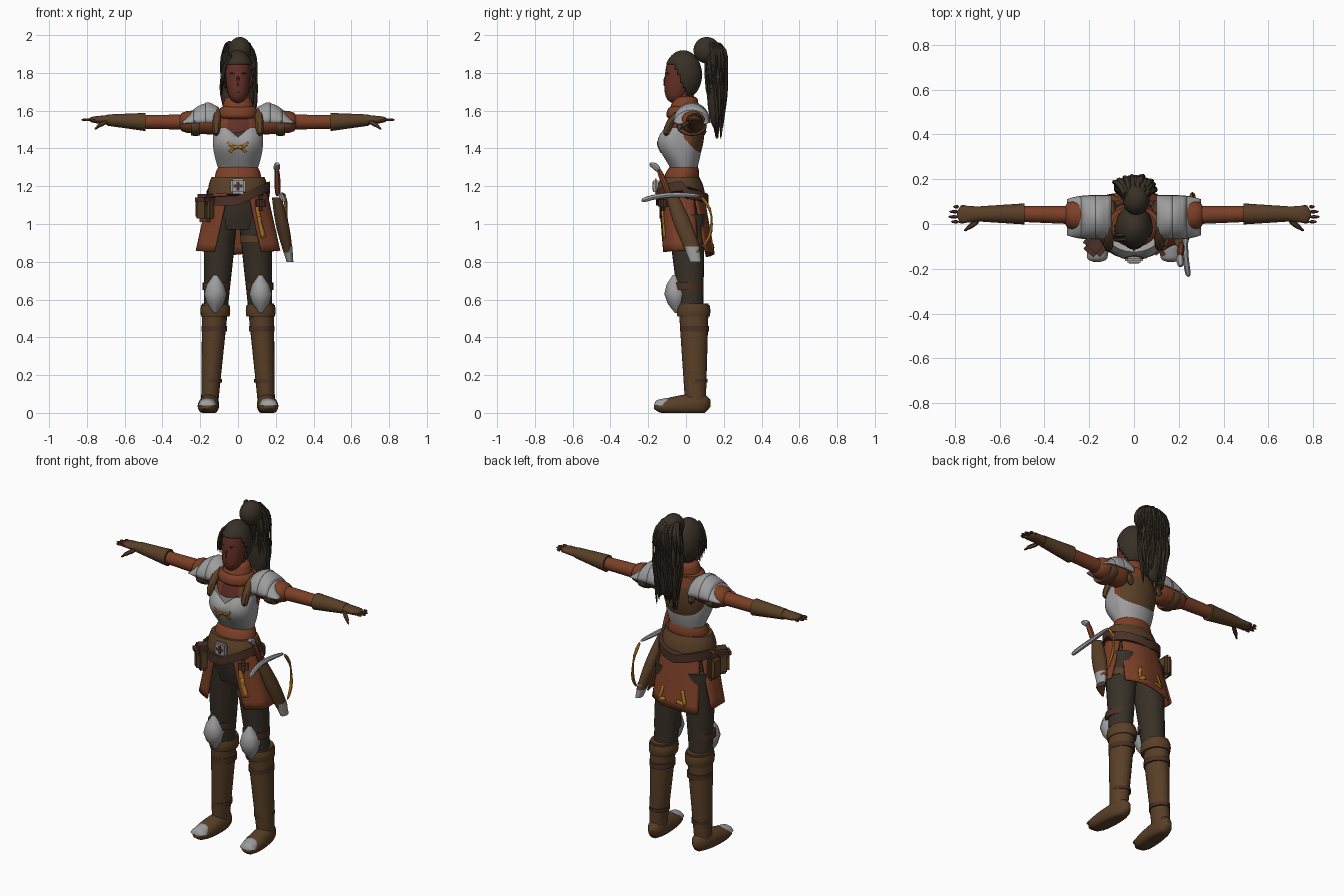
import bpy, bmesh, math, random
from mathutils import Vector

random.seed(4)
if "Cube" in bpy.data.objects:
    bpy.data.objects.remove(bpy.data.objects["Cube"])

def material(name, *rgb):
    mat = bpy.data.materials.new(name)
    mat.use_nodes = True
    mat.diffuse_color = (*rgb, 1)
    mat.node_tree.nodes["Principled BSDF"].inputs["Base Color"].default_value = (*rgb, 1)
    return mat

SKIN = material("dark skin", .13, .03, .02)
HAIR = material("dark hair", .04, .03, .02)
CLOTH = material("rust cloth", .2, .05, .02)
LEATHER = material("brown leather", .1, .05, .02)
STRAP = material("dark leather", .07, .03, .02)
TROUSER = material("charcoal trousers", .04, .03, .02)
STEEL = material("steel", .34, .34, .34)
GOLD = material("gold", .46, .2, .02)

def make(name, mat, verts, faces, mirror=False, thickness=0, smooth_levels=0):
    mesh = bpy.data.meshes.new(name)
    mesh.from_pydata([tuple(v) for v in verts], [], faces)
    bm = bmesh.new()
    bm.from_mesh(mesh)
    bmesh.ops.recalc_face_normals(bm, faces=bm.faces)
    bm.to_mesh(mesh)
    bm.free()
    mesh.shade_smooth()
    mesh.set_sharp_from_angle(angle=math.radians(50))
    mesh.materials.append(mat)
    part = bpy.data.objects.new(name, mesh)
    bpy.context.collection.objects.link(part)
    if mirror:
        part.modifiers.new("Mirror", 'MIRROR').use_mirror_merge = False
    if thickness:
        part.modifiers.new("Solidify", 'SOLIDIFY').thickness = thickness
    if smooth_levels:
        part.modifiers.new("Subdivision", 'SUBSURF').levels = smooth_levels
    return part

def grid_faces(rows, columns, first=0, closed=True):
    faces = []
    for low in range(first, first + (rows - 1) * columns, columns):
        for i in range(columns if closed else columns - 1):
            j = (i + 1) % columns
            faces.append((low + i, low + j, low + columns + j, low + columns + i))
    last = first + (rows - 1) * columns
    return faces + [tuple(range(first, first + columns)), tuple(range(last, last + columns))] if closed else faces

# Elliptical solid between two points; near and far are the end radii
def taper(name, mat, start, end, near, far=None, bulge=0, soft=False, steps=10, sides=24, mirror=True, shape=None):
    start, end, near, far = Vector(start), Vector(end), Vector(near), Vector(far or near)
    along = [abs(c) for c in end - start]
    across = [axis for axis in range(3) if axis != along.index(max(along))]
    verts = []
    for r in range(steps + 1):
        t = r / steps
        fade = max(.3, math.sqrt(1 - abs(t + t - 1) ** 6)) if soft else 1
        for i in range(sides):
            a, v = math.tau * i / sides, start.lerp(end, t)
            for axis, radius, wave in zip(across, near.lerp(far, t), (math.cos(a), math.sin(a))):
                v[axis] += (radius + bulge * math.sin(math.pi * t)) * fade * wave
            verts.append(shape(v) if shape else v)
    return make(name, mat, verts, grid_faces(steps + 1, sides), mirror)

# Round tubes along paths, narrowing at the last point
def tubes(name, mat, radius, paths, tip=.6, mirror=False):
    sides, verts, faces = 6, [], []
    for path in paths:
        points = [Vector(p) for p in path]
        faces += grid_faces(len(points), sides, len(verts))
        for k, p in enumerate(points):
            turn = (points[min(k + 1, len(points) - 1)] - points[max(k - 1, 0)]).to_track_quat('Z', 'Y')
            size = radius * tip if p is points[-1] else radius
            angles = [math.tau * i / sides for i in range(sides)]
            verts += [p + turn @ Vector((size * math.cos(a), size * math.sin(a), 0)) for a in angles]
    make(name, mat, verts, faces, mirror, smooth_levels=1)

# Ball, or bevelled box when a bevel is given
def solid(name, mat, at, size, bevel=0, turn=0, keep=None, **options):
    bm = bmesh.new()
    if bevel:
        bmesh.ops.create_cube(bm, size=1)
    else:
        bmesh.ops.create_uvsphere(bm, u_segments=40, v_segments=28, radius=1)
    bmesh.ops.scale(bm, vec=size, verts=bm.verts)
    if bevel:
        bmesh.ops.bevel(bm, geom=bm.edges[:], offset=bevel, segments=2, affect='EDGES')
    if keep:
        bmesh.ops.delete(bm, geom=[v for v in bm.verts if not keep(v.co)], context='VERTS')
    bm.verts.index_update()
    part = make(name, mat, [v.co.copy() for v in bm.verts], [[v.index for v in f.verts] for f in bm.faces], **options)
    bm.free()
    part.location, part.rotation_euler.z = at, turn

def paint(part, mat, rule):
    part.data.materials.append(mat)
    for face in part.data.polygons:
        if rule(face.center):
            face.material_index = len(part.data.materials) - 1

# Thin gold strokes in x and z, laid on a target surface
def ribbon(name, strokes, depth, target, half_width=.01, mirror=True):
    verts, faces, cuts = [], [], 6
    for (x, z), (end_x, end_z) in strokes:
        path = Vector((end_x - x, 0, end_z - z))
        side = Vector((path.z, 0, -path.x)).normalized() * half_width
        faces += grid_faces(cuts + 1, 2, len(verts), closed=False)
        for k in range(cuts + 1):
            centre = Vector((x, depth, z)) + path * k / cuts
            verts += [centre - side, centre + side]
    part = make(name, GOLD, verts, faces, mirror)
    wrap = part.modifiers.new("Wrap", 'SHRINKWRAP')
    wrap.target, wrap.offset, wrap.wrap_mode = target, .004, 'ABOVE_SURFACE'
    part.modifiers.new("Solidify", 'SOLIDIFY').thickness = .004

def above(height):
    return lambda v: Vector((v.x, v.y, max(v.z, height)))

# Legs, boots and knees
taper("hips", TROUSER, (0, 0, .97), (0, -.03, 1.2), near=(.14, .09), far=(.13, .1), bulge=.01, mirror=False)
taper("legs", TROUSER, (.12, .03, .5), (.09, 0, 1.05), near=(.06, .06), far=(.09, .1))
taper("boots", LEATHER, (.15, .05, .05), (.12, .04, .58), near=(.045, .055), far=(.07, .08))
taper("boot_cuffs", LEATHER, (.12, .04, .51), (.12, .04, .57), near=(.075, .085), bulge=.004)
taper("calf_straps", STRAP, (.125, .045, .43), (.125, .045, .46), near=(.068, .078))
taper("ankle_straps", STRAP, (.14, .05, .16), (.14, .05, .18), near=(.054, .064))
taper("knee_straps", STRAP, (.115, .01, .65), (.115, .01, .69), near=(.072, .08))
taper("thigh_strap", LEATHER, (.1, 0, .9), (.1, 0, .94), near=(.088, .095), mirror=False)
taper("knee_pads", STEEL, (.12, -.05, .53), (.12, -.06, .73), near=(.01, .01), bulge=.05, sides=8, steps=4)
taper("shoes", LEATHER, (.145, .13, .05), (.165, -.17, .03), (.04, .06), (.05, .03), .01, soft=True, shape=above(0))
taper("toe_caps", STEEL, (.16, -.08, .04), (.165, -.17, .03), (.05, .045), (.045, .035), soft=True, shape=above(.04))

# Coat skirt: panels between angles measured from the front
def panel(name, top, bottom, mirror=True):
    rows, columns, verts = 9, 16, []
    for r in range(rows):
        t = r / (rows - 1)
        for i in range(columns):
            a, b = [side[0] + (side[1] - side[0]) * i / (columns - 1) for side in (top, bottom)]
            a += (b - a) * t
            flare = 1 + t * .03 * math.sin(a * 7)
            verts.append(((.15 + .08 * t) * flare * math.sin(a), .03 * (t - 1) - (.12 + .03 * t) * flare * math.cos(a),
                          1.19 - t * (.35 - .02 * math.sin(a))))
    return make(name, CLOTH, verts, grid_faces(rows, columns, closed=False), mirror, thickness=.01)

front_skirt = panel("skirt_front", top=(.36, 2.2), bottom=(.6, 2))
back_skirt = panel("skirt_back", top=(2.2, math.tau - 2.2), bottom=(2.4, math.tau - 2.4), mirror=False)
ribbon("skirt_back_trim", [((.07, .96), (.09, .88)), ((.09, .88), (.04, .89))], .17, back_skirt)
ribbon("skirt_front_trim", [((.12, 1.1), (.14, 1)), ((.16, .93), (.13, 1.04))], -.16, front_skirt, .014, mirror=False)

# Belts, buckle and pouches
taper("waist_sash", CLOTH, (0, -.03, 1.22), (0, -.01, 1.31), (.12, .09), (.1, .07), bulge=.01, mirror=False)
taper("belt", LEATHER, (0, -.03, 1.16), (0, -.03, 1.25), (.16, .13), (.14, .1), bulge=.005, mirror=False)
taper("hip_belt", STRAP, (0, -.02, 1.1), (0, -.02, 1.15), near=(.17, .14), mirror=False,
      shape=lambda v: v + Vector((0, 0, abs(v.x) / 5 + (v.x / 4 if v.y < 0 else 0))))
solid("buckle", STEEL, at=(0, -.16, 1.2), size=(.08, .03, .08), bevel=.01)
for width, height in ((.05, .02), (.02, .05)):
    solid("buckle_cross", STRAP, at=(0, -.174, 1.2), size=(width, .006, height), bevel=.002)
solid("hip_pouch", LEATHER, at=(-.165, -.085, 1.08), size=(.09, .1, .14), bevel=.02, turn=-.7)
solid("hip_pouch_flap", STRAP, at=(-.168, -.088, 1.13), size=(.1, .11, .06), bevel=.02, turn=-.7)
solid("side_pouch", LEATHER, at=(-.2, .02, 1.09), size=(.05, .1, .14), bevel=.02)
solid("small_pouch", STRAP, at=(.12, -.12, 1.11), size=(.06, .05, .08), bevel=.02, turn=.6)

# Torso and breastplate
torso = taper("torso", CLOTH, (0, -.01, 1.3), (0, .01, 1.61), (.09, .06), (.11, .07), .03, sides=40, mirror=False)
paint(torso, SKIN, lambda c: c.y < 0 and abs(c.x) < .05 and c.z < 1.57)
paint(torso, LEATHER, lambda c: c.y > .03 and c.z < 1.56)

def breast_shape(v):
    t = min(1, max(0, (v.z - 1.28) / .23))
    dip = max(0, 1 - abs(v.x) / .06)
    if v.y < 0:
        v.y -= (.04 - .02 * dip) * math.sin(math.pi * t ** 1.5)
    v.z -= t ** 4 * (.05 * dip if v.y < 0 else .06)
    return v

plate = taper("breastplate", STEEL, (0, -.01, 1.28), (0, -.025, 1.51), (.1, .065), (.13, .1), bulge=.015,
              steps=14, sides=48, mirror=False, shape=breast_shape)
ribbon("breast_emblem", [((0, 1.38), (.06, 1.43)), ((0, 1.4), (.04, 1.345))], -.2, plate)
strap = [(.115, -.11, 1.46), (.115, -.09, 1.54), (.105, -.02, 1.61), (.1, .07, 1.58), (.1, .1, 1.46)]
tubes("vest_straps", LEATHER, .026, [strap], tip=1, mirror=True)

# Arms and gloves
taper("sleeves", CLOTH, (.09, .03, 1.54), (.32, .04, 1.54), near=(.07, .07), far=(.065, .055), soft=True)
taper("sleeve_bands", LEATHER, (.2, .03, 1.52), (.25, .03, 1.52), near=(.076, .05), bulge=.004)
taper("arms", CLOTH, (.29, .04, 1.54), (.52, .045, 1.54), near=(.04, .04), far=(.035, .035))
taper("bracers", LEATHER, (.49, .045, 1.54), (.69, .045, 1.55), near=(.047, .048), far=(.034, .03))
taper("gloves", LEATHER, (.66, .045, 1.55), (.79, .043, 1.553), near=(.03, .03), far=(.042, .014), soft=True)
for name, mat, inner, outer in (("fingers", LEATHER, .75, .79), ("fingertips", SKIN, .78, .82)):
    tubes(name, mat, .012, [[(inner, y, 1.553), (outer + reach, y, 1.551)] for y, reach in
                            ((.01, 0), (.032, .015), (.055, .01), (.077, -.01))], mirror=True)
tubes("thumbs", LEATHER, .015, [[(.69, .02, 1.545), (.73, -.01, 1.525), (.75, -.024, 1.51)]], mirror=True)
tubes("thumb_tips", SKIN, .01, [[(.74, -.018, 1.515), (.76, -.032, 1.5)]], mirror=True)

# Shoulder plates: three overlapping half shells
for k in range(3):
    rows, columns, verts = 5, 14, []
    for t in [(k + r / (rows - 1) * 1.15) / 3.15 for r in range(rows)]:
        height = .11 * math.cos(max(0, t - .3) * 2.1) * min(1, .75 + t) - .005 * k
        for a in [math.pi * i / (columns - 1) for i in range(columns)]:
            verts.append((.1 + .2 * t, .03 - (.1 - .02 * t ** 4) * math.cos(a), 1.535 + height * math.sin(a)))
    make("shoulder_plate", STEEL, verts, grid_faces(rows, columns, closed=False), mirror=True, thickness=.01)

# Scarf, neck and head
taper("neck", SKIN, (0, .01, 1.55), (0, -.01, 1.72), near=(.05, .05), far=(.04, .045), mirror=False)
taper("scarf_lower", CLOTH, (0, -.02, 1.55), (0, -.01, 1.63), (.1, .08), (.09, .075), .01, soft=True, mirror=False)
taper("scarf_upper", CLOTH, (0, -.01, 1.6), (0, 0, 1.68), (.09, .08), (.065, .06), soft=True, mirror=False)
taper("head", SKIN, (0, -.06, 1.64), (0, -.01, 1.9), (.045, .05), (.065, .085), .01, True, steps=20, mirror=False)
tubes("nose", SKIN, .01, [[(0, -.1, 1.79), (0, -.117, 1.755), (0, -.12, 1.74), (0, -.1, 1.73)]])
tubes("lips", SKIN, .007, [[(-.02, -.1, 1.7), (0, -.112, 1.7), (.02, -.1, 1.7)]], tip=1)
tubes("brows", HAIR, .004, [[(.014, -.108, 1.795), (.034, -.1, 1.8), (.05, -.082, 1.795)]], mirror=True)

# Hair: cap, knot, hanging locks
solid("hair_cap", HAIR, at=(0, -.015, 1.79), size=(.084, .1, .13), thickness=.008,
      keep=lambda c: c.z > .055 - max(0, c.y + .06) * 2.2)
solid("hair_knot", HAIR, at=(.01, .11, 1.92), size=(.06, .07, .07))
solid("ponytail_core", HAIR, at=(0, .16, 1.73), size=(.09, .05, .23))
locks, lock_count = [], 44
for a in [math.tau * k / lock_count for k in range(lock_count)]:
    x, y = math.cos(a) * random.uniform(.07, .105), .165 + math.sin(a) * random.uniform(.04, .058)
    end = random.uniform(1.43, 1.66)
    locks.append([(x / 5, .07, 1.9), (x / 2, .05 + y / 2, random.uniform(1.95, 1.985)), (x * .8, y, 1.925), (x, y, 1.84),
                  (x, y, 1.72), (x * .85, y / 2 + .09, (1.72 + end) / 2), (x * .75, y / 3 + .12, end)])
tubes("ponytail_locks", HAIR, .014, locks, tip=.3)
tubes("side_locks", HAIR, .012, [[(-.03, y, 1.9), (-.07, y, 1.85), (-.085, y, 1.76), (-.085, y, 1.66 - y)]
                                 for y in (-.07, -.05, -.03, -.01)], tip=.3)

# Sabre and scabbard at the left hip
taper("scabbard", LEATHER, (.205, -.07, 1.14), (.265, .04, .85), (.025, .035), (.024, .04), bulge=.01, mirror=False)
taper("scabbard_tip", STEEL, (.26, .03, .88), (.275, .05, .8), (.028, .042), (.018, .03), mirror=False)
tubes("sabre_grip", CLOTH, .019, [[(.21, -.085, 1.14), (.21, -.115, 1.22), (.205, -.15, 1.3)]], tip=1)
tubes("sabre_pommel", STEEL, .022, [[(.205, -.14, 1.28), (.205, -.165, 1.31), (.21, -.195, 1.32)]])
guard = [(.245, -.24, 1.12), (.235, -.19, 1.14), (.225, -.1, 1.155), (.235, 0, 1.155), (.25, .085, 1.148)]
tubes("sabre_guard", STEEL, .016, [guard])
bow = [(.25, .075, 1.15), (.255, .135, 1.08), (.26, .138, 1), (.268, .125, .92), (.27, .08, .87)]
tubes("sabre_bow", GOLD, .012, [bow])
